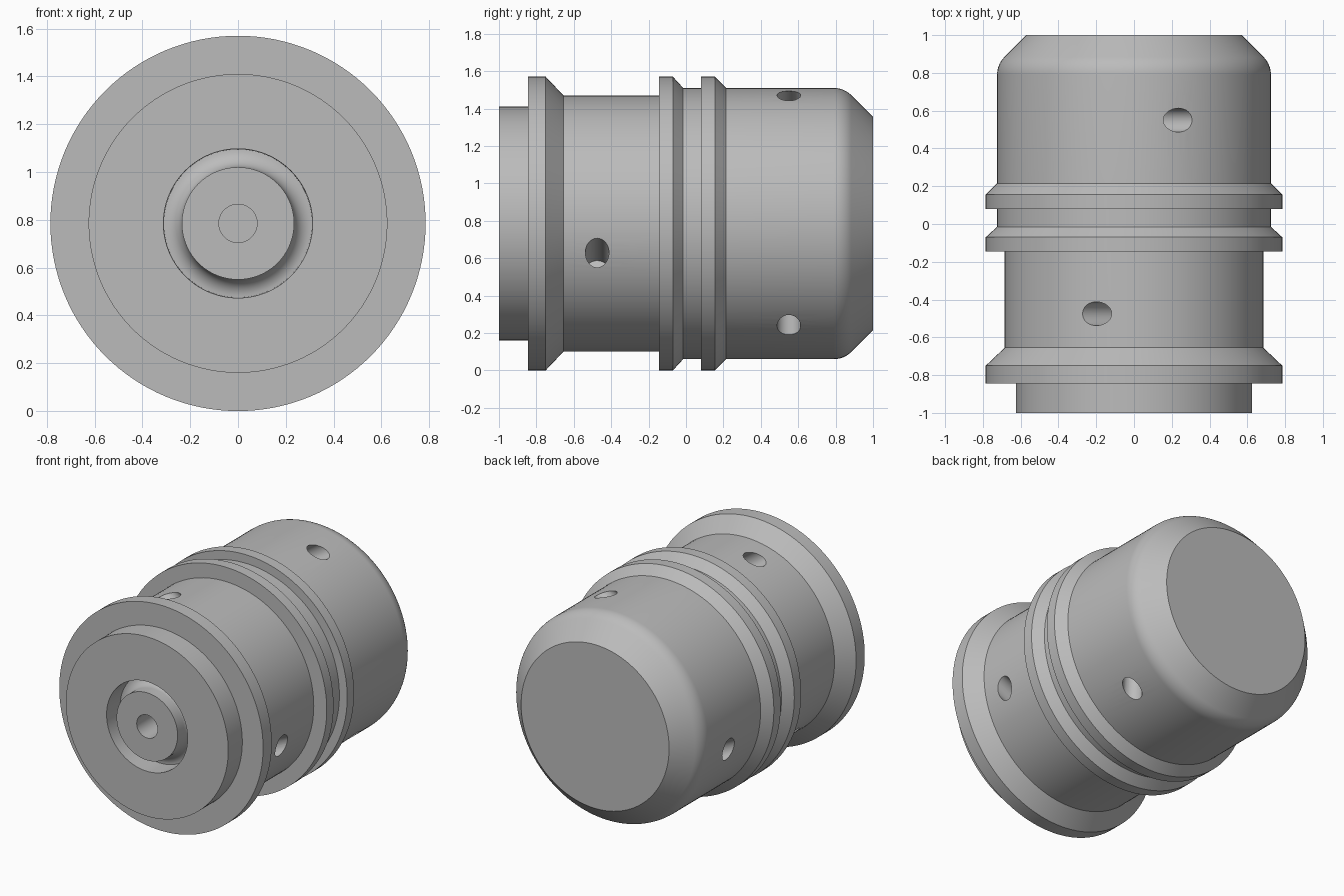
import bpy, bmesh
from math import sin, cos, tan, radians, pi
from mathutils import Vector

if "Cube" in bpy.data.objects:
    bpy.data.objects.remove(bpy.data.objects["Cube"], do_unlink=True)

AXIS_Z = 0.785
SEGMENTS = 128

grey = bpy.data.materials.new("plain grey")
grey.use_nodes = True
grey.diffuse_color = (0.5, 0.5, 0.5, 1)
grey.node_tree.nodes["Principled BSDF"].inputs["Base Color"].default_value = (0.5, 0.5, 0.5, 1)


def add_object(name, bm):
    bmesh.ops.recalc_face_normals(bm, faces=bm.faces)
    mesh = bpy.data.meshes.new(name)
    bm.to_mesh(mesh)
    bm.free()
    mesh.materials.append(grey)
    obj = bpy.data.objects.new(name, mesh)
    bpy.context.collection.objects.link(obj)
    return obj


def lathe(name, profile):
    """Turn (y, radius) points around the long axis and cap both ends."""
    bm = bmesh.new()
    rings = []
    for y, r in profile:
        angles = [2 * pi * i / SEGMENTS for i in range(SEGMENTS)]
        rings.append([bm.verts.new((r * cos(a), y, AXIS_Z + r * sin(a))) for a in angles])
    for a, b in zip(rings, rings[1:]):
        for i in range(SEGMENTS):
            j = (i + 1) % SEGMENTS
            bm.faces.new((a[i], a[j], b[j], b[i]))
    bm.faces.new(rings[0])
    bm.faces.new(rings[-1])
    return add_object(name, bm)


def arc(cy, cr, radius, start, end, steps):
    angles = [radians(start + (end - start) * i / steps) for i in range(steps + 1)]
    return [(cy + radius * cos(a), cr + radius * sin(a)) for a in angles]


# Front pin with its blind bore and a filleted groove around it
pin = [(-0.80, 0.08), (-1, 0.08), (-1, 0.235)]
groove = arc(-0.93, 0.31, 0.075, 270, 360, 10)
# Nose, flange, waist, two collars and the rear barrel
steps = [
    (-1, 0.312), (-1, 0.625), (-0.845, 0.625), (-0.845, 0.785),
    (-0.75, 0.785), (-0.655, 0.685), (-0.145, 0.685), (-0.145, 0.785),
    (-0.07, 0.785), (-0.015, 0.725), (0.08, 0.725), (0.08, 0.785),
    (0.155, 0.785), (0.215, 0.725),
]
# Rounded shoulder running into the rear chamfer
shoulder = arc(0.79, 0.592, 0.133, 90, 45, 10)
body = lathe("valve_body", pin + groove + steps + shoulder + [(1, 0.57)])


# Slanted port drills, three around each section
def port_cutter(name, y, surface_radius, angle, slant):
    a = radians(angle)
    mouth = Vector((surface_radius * cos(a), y, AXIS_Z + surface_radius * sin(a)))
    inward = radians(angle + 180 + slant)
    direction = Vector((cos(inward), 0, sin(inward)))
    bm = bmesh.new()
    bmesh.ops.create_cone(bm, cap_ends=True, segments=40, radius1=0.063, radius2=0.063, depth=0.44)
    cutter = add_object(name, bm)
    cutter.rotation_euler = direction.to_track_quat("Z", "Y").to_euler()
    cutter.location = mouth + direction * 0.02
    cutter.hide_render = True
    return cutter


bpy.context.view_layer.objects.active = body
body.select_set(True)
for section, y, radius, first, slant in (("front", -0.475, 0.685, -13, 38),
                                         ("rear", 0.55, 0.725, -49, -38)):
    for k in range(3):
        cutter = port_cutter(f"{section}_port_cutter", y, radius, first + 120 * k, slant)
        drill = body.modifiers.new("port", "BOOLEAN")
        drill.operation = "DIFFERENCE"
        drill.solver = "EXACT"
        drill.object = cutter
        bpy.ops.object.modifier_apply(modifier=drill.name)
        bpy.data.objects.remove(cutter, do_unlink=True)

bpy.ops.object.shade_smooth_by_angle(angle=radians(30))
